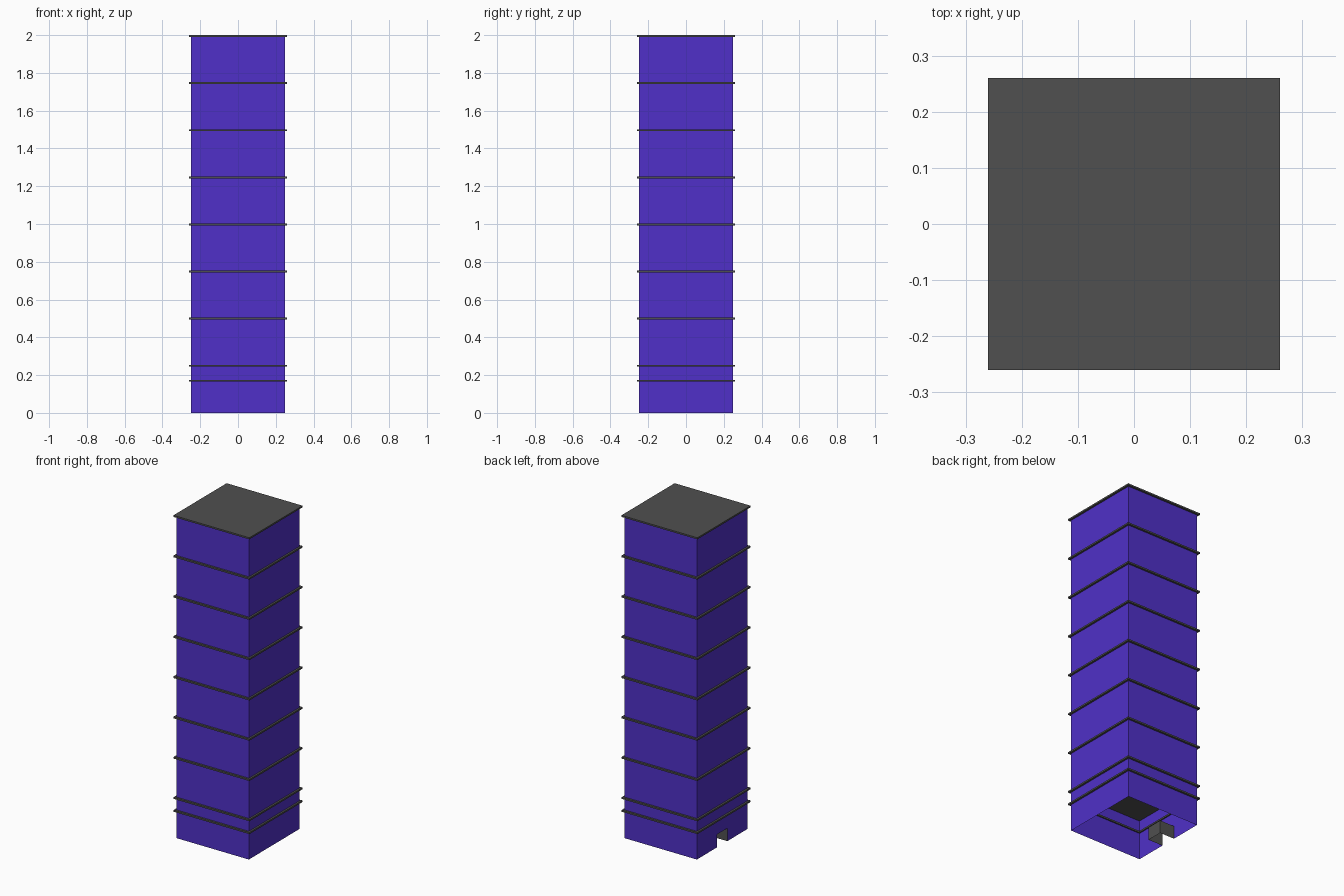
import bpy

if "Cube" in bpy.data.objects:
    bpy.data.objects.remove(bpy.data.objects["Cube"])

H = 2.0        # overall height
W = 0.248      # half width of walls
R = 0.26       # half width of floor slabs
T = 0.01       # slab thickness
DW, DH, DD = 0.05, 0.08, 0.10   # door half width, height, depth


def material(name, rgb):
    m = bpy.data.materials.new(name)
    m.diffuse_color = (*rgb, 1)
    m.use_nodes = True
    m.node_tree.nodes["Principled BSDF"].inputs["Base Color"].default_value = m.diffuse_color
    return m


purple = material("purple", (0.08, 0.03, 0.58))
grey = material("dark_grey", (0.08, 0.08, 0.08))


def mesh_object(name, verts, faces, mat):
    me = bpy.data.meshes.new(name)
    me.from_pydata(verts, [], faces)
    me.materials.append(mat)
    ob = bpy.data.objects.new(name, me)
    bpy.context.collection.objects.link(ob)
    return ob


def square(half, z):
    return [(-half, -half, z), (half, -half, z), (half, half, z), (-half, half, z)]


def slab(name, z):
    faces = [(3, 2, 1, 0), (4, 5, 6, 7)]
    faces += [(i, (i + 1) % 4, 4 + (i + 1) % 4, 4 + i) for i in range(4)]
    mesh_object(name, square(R, z - T / 2) + square(R, z + T / 2), faces, grey)


def ring(name, z, inner):
    v = [p for h in (R, inner) for dz in (-T / 2, T / 2) for p in square(h, z + dz)]
    faces = []
    for i in range(4):
        j = (i + 1) % 4
        faces += [(i, j, j + 4, i + 4), (j + 8, i + 8, i + 12, j + 12),
                  (i + 4, j + 4, j + 12, i + 12), (j, i, i + 8, j + 8)]
    mesh_object(name, v, faces, grey)


# Hollow tower walls, open below, with a doorway cut in the left wall
top = H - T / 2
walls = square(W, 0) + square(W, top)
walls += [(-W, DW, 0), (-W, DW, DH), (-W, -DW, DH), (-W, -DW, 0)]
mesh_object("tower_walls", walls,
            [(0, 1, 5, 4), (1, 2, 6, 5), (2, 3, 7, 6), (3, 8, 9, 10, 11, 0, 4, 7)], purple)

# Door recess: back, two sides and ceiling
x0, x1 = -W, -W + DD
recess = [(x, y, z) for x in (x0, x1) for y in (-DW, DW) for z in (0, DH)]
mesh_object("door_recess", recess,
            [(4, 6, 7, 5), (0, 4, 5, 1), (6, 2, 3, 7), (1, 5, 7, 3)], grey)

# Floor slabs and roof, plus an extra band above the entrance
step = top / 8
for k in range(1, 9):
    slab("roof" if k == 8 else f"floor_slab_{k}", step * k)
ring("entrance_band", 0.17, W - 0.008)
